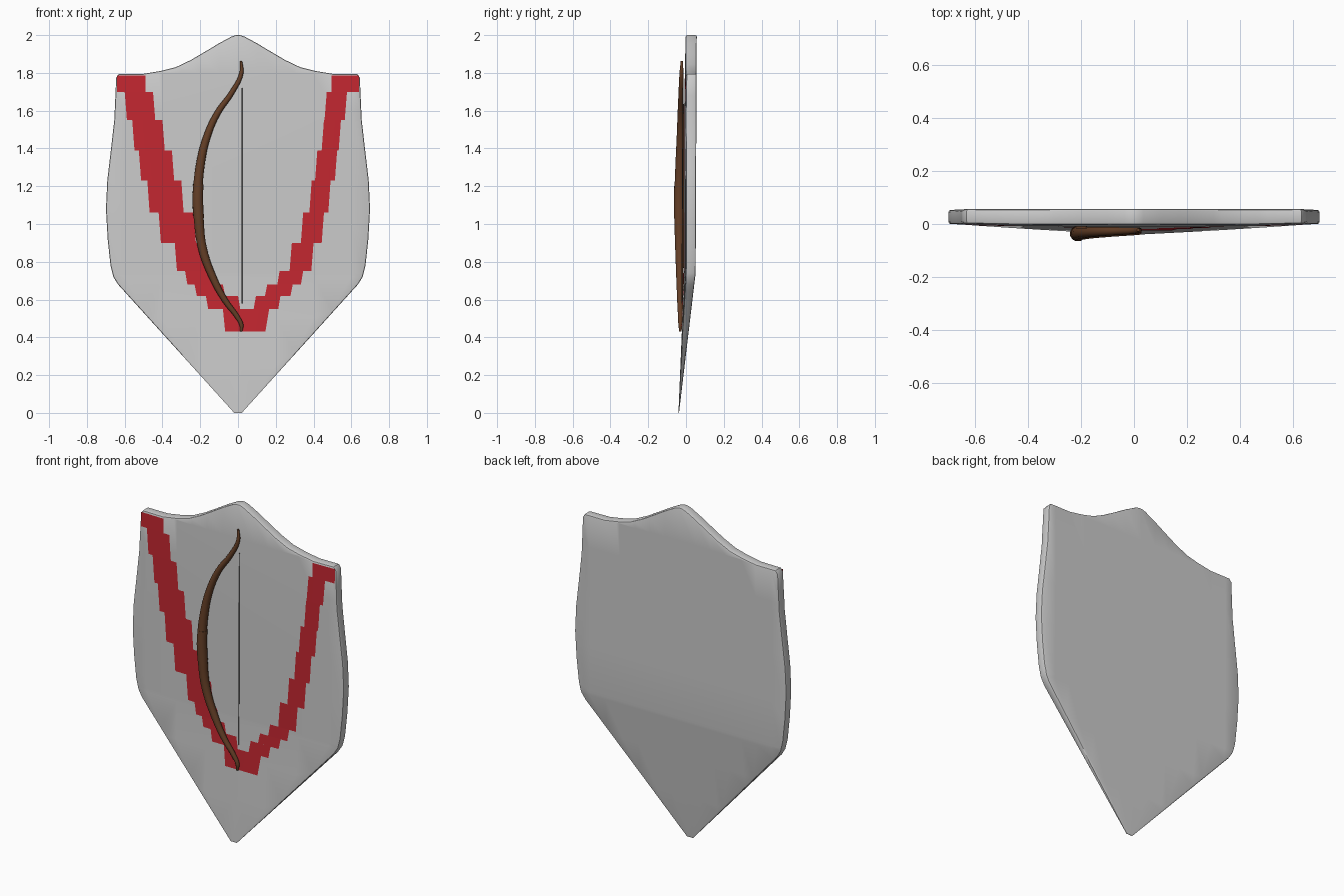
import bpy, bmesh
from mathutils import Vector

if "Cube" in bpy.data.objects:
    bpy.data.objects.remove(bpy.data.objects["Cube"])

T = 0.055  # shield thickness


def material(name, col):
    m = bpy.data.materials.new(name)
    m.diffuse_color = (*col, 1)
    m.use_nodes = True
    m.node_tree.nodes["Principled BSDF"].inputs["Base Color"].default_value = m.diffuse_color
    return m


def front_y(x, z):
    y = -0.01 * (1 - min(1, abs(x) / 0.7) ** 2)
    return y - 0.03 * (0.72 - z) / 0.72 if z < 0.72 else y + 0.008 * max(0, z - 1.6) / 0.4


def back_y(z):
    return 0.051 + 0.006 * (z - 0.74) / 1.26 if z >= 0.74 else -0.037 + 0.088 * z / 0.74


def make_object(name, bm, mat=None):
    me = bpy.data.meshes.new(name)
    bm.to_mesh(me)
    bm.free()
    ob = bpy.data.objects.new(name, me)
    bpy.context.collection.objects.link(ob)
    if mat:
        me.materials.append(mat)
    return ob


def smooth(ob, angle=0.6):
    bpy.ops.object.select_all(action='DESELECT')
    ob.select_set(True)
    bpy.context.view_layer.objects.active = ob
    bpy.ops.object.shade_smooth_by_angle(angle=angle)


def tube(name, pts, mat, res):
    # pts: (x, y, z, radius)
    cu = bpy.data.curves.new(name, 'CURVE')
    cu.dimensions = '3D'
    cu.bevel_depth = 1
    cu.bevel_resolution = res
    cu.use_fill_caps = True
    cu.resolution_u = 5
    sp = cu.splines.new('BEZIER')
    sp.bezier_points.add(len(pts) - 1)
    for b, (x, y, z, r) in zip(sp.bezier_points, pts):
        b.co, b.radius = (x, y, z), r
        b.handle_left_type = b.handle_right_type = 'AUTO'
    ob = bpy.data.objects.new(name, cu)
    bpy.context.collection.objects.link(ob)
    cu.materials.append(mat)
    bpy.ops.object.select_all(action='DESELECT')
    ob.select_set(True)
    bpy.context.view_layer.objects.active = ob
    bpy.ops.object.convert(target='MESH')
    smooth(bpy.context.object)


# Shield body: mirrored outline, extruded, bevelled, sliced, then bent
half = [(0.02, 0), (0.635, 0.68), (0.66, 0.72), (0.675, 0.78), (0.69, 0.92), (0.699, 1.08),
        (0.692, 1.23), (0.672, 1.4), (0.655, 1.55), (0.649, 1.68), (0.645, 1.775),
        (0.63, 1.795), (0.5, 1.795), (0.41, 1.81), (0.33, 1.83), (0.25, 1.868),
        (0.17, 1.915), (0.1, 1.957), (0.035, 1.992), (0.012, 2.0)]
outline = half + [(-x, z) for x, z in reversed(half)]
bm = bmesh.new()
face = bm.faces.new([bm.verts.new((x, 0, z)) for x, z in outline])
ext = bmesh.ops.extrude_face_region(bm, geom=[face])
bmesh.ops.translate(bm, vec=(0, T, 0), verts=[g for g in ext['geom'] if isinstance(g, bmesh.types.BMVert)])
bmesh.ops.recalc_face_normals(bm, faces=bm.faces)
rim = [e for e in bm.edges if abs(e.verts[0].co.y - e.verts[1].co.y) < 1e-5]
bmesh.ops.bevel(bm, geom=rim, offset=0.008, segments=2, profile=0.5, affect='EDGES', clamp_overlap=False)
cuts = [((0, 0, z), (0, 0, 1)) for z in (0.25, 0.5, 0.72, 0.74, 1.0, 1.3, 1.6, 1.8)]
cuts += [((x * 0.1, 0, 0), (1, 0, 0)) for x in range(-6, 7)]
for co, no in cuts:
    bmesh.ops.bisect_plane(bm, geom=bm.verts[:] + bm.edges[:] + bm.faces[:], plane_co=co, plane_no=no, dist=1e-5)
for v in bm.verts:
    f, b = front_y(v.co.x, v.co.z), back_y(v.co.z)
    v.co.y = f + (b - f) * v.co.y / T
smooth(make_object("shield_body", bm))

# Red stepped chevron: per row z edges, then left and right spans
red = material("red", (0.55, 0.02, 0.03))
rows_z = [1.785, 1.70, 1.55, 1.39, 1.23, 1.06, 0.90, 0.75, 0.68, 0.62, 0.55]
left = [(-0.64, -0.49), (-0.60, -0.45), (-0.56, -0.40), (-0.525, -0.35), (-0.48, -0.30), (-0.42, -0.235),
        (-0.335, -0.17), (-0.28, -0.13), (-0.23, -0.08), (-0.17, 0.0)]
right = [(0.495, 0.64), (0.47, 0.577), (0.455, 0.545), (0.42, 0.525), (0.39, 0.49), (0.345, 0.455),
         (0.285, 0.40), (0.22, 0.345), (0.155, 0.29), (0.095, 0.225)]
bm = bmesh.new()


def panel(x0, x1, z1, z0, slant):
    n = 3
    for i in range(n):
        a, b = (x0 + (x1 - x0) * k / n for k in (i, i + 1))
        quad = [(a + slant, z0), (b + slant, z0), (b, z1), (a, z1)]
        bm.faces.new([bm.verts.new((x, front_y(x, z) - 0.002, z)) for x, z in quad])


for i in range(10):
    s = 0 if i == 0 else 0.012
    panel(*left[i], rows_z[i], rows_z[i + 1], s)
    panel(*right[i], rows_z[i], rows_z[i + 1], -s)
panel(-0.08, 0.01, 0.55, 0.43, 0.012)
panel(0.01, 0.165, 0.55, 0.43, -0.02)
bmesh.ops.remove_doubles(bm, verts=bm.verts, dist=1e-5)
make_object("red_band", bm, red)

# Bow limbs and grip
wood = material("wood", (0.13, 0.05, 0.02))
bow = [(0.016, -0.022, 1.863, 0.006), (0.018, -0.024, 1.80, 0.011), (-0.03, -0.026, 1.70, 0.014),
       (-0.11, -0.028, 1.585, 0.017), (-0.165, -0.03, 1.46, 0.020), (-0.2, -0.033, 1.31, 0.024),
       (-0.213, -0.036, 1.15, 0.027), (-0.208, -0.036, 1.03, 0.027), (-0.188, -0.034, 0.87, 0.024),
       (-0.13, -0.032, 0.71, 0.020), (-0.065, -0.031, 0.59, 0.016), (-0.005, -0.03, 0.51, 0.013),
       (0.018, -0.03, 0.465, 0.011), (0.016, -0.03, 0.43, 0.006)]
tube("bow_limbs", bow, wood, 4)
tube("bow_grip", [(-0.210, -0.035, 1.21, 0.0275), (-0.213, -0.036, 1.13, 0.029),
                  (-0.208, -0.036, 1.03, 0.0285)], wood, 4)

# Bowstring
dark = material("dark_string", (0.05, 0.05, 0.05))
tube("bow_string", [(0.02, -0.016, 1.72, 0.0025), (0.02, -0.022, 0.58, 0.0025)], dark, 1)
